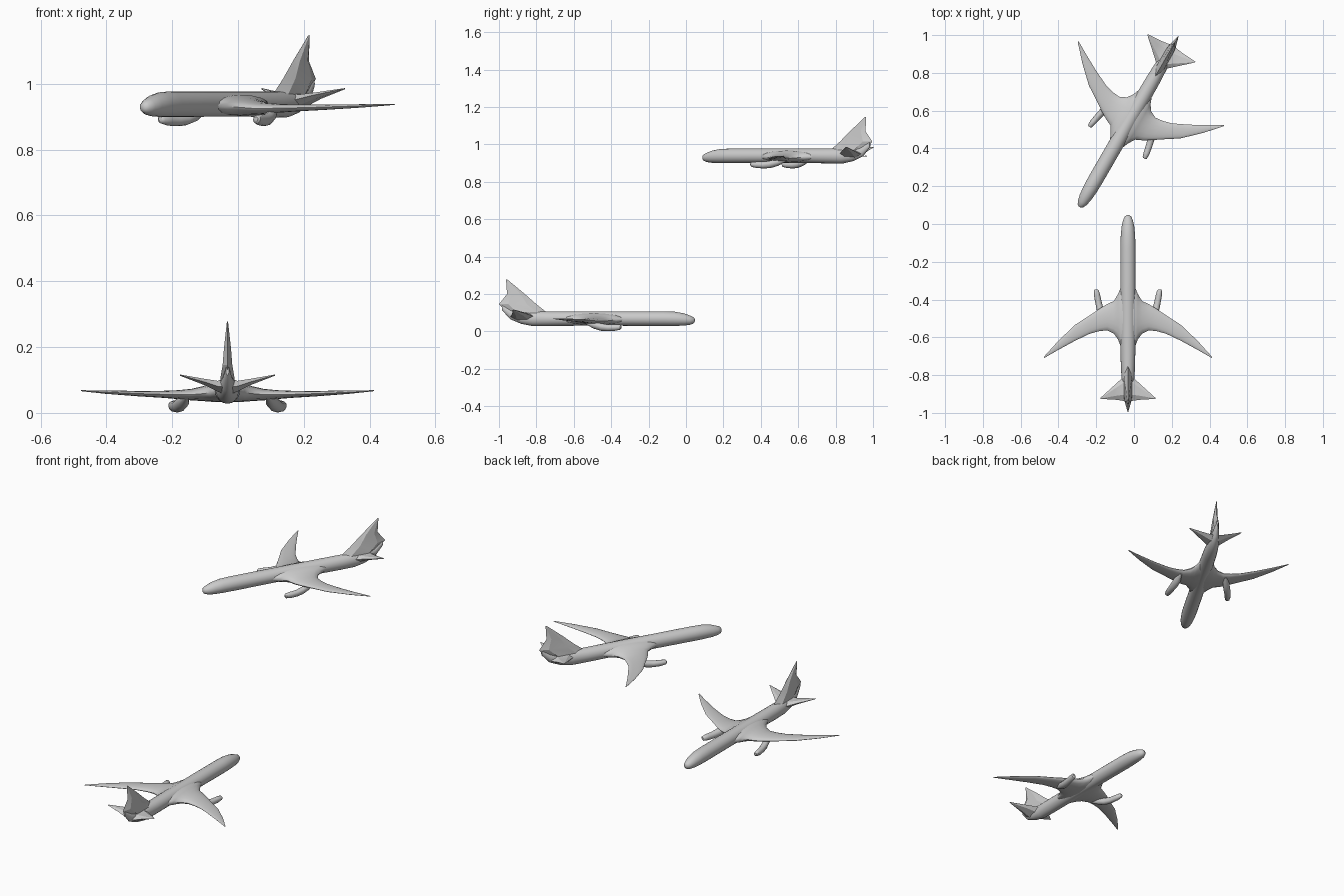
import bpy, bmesh
from math import sin, cos, pi, radians
from mathutils import Vector, Matrix


def loft(name, rings, sides, mirror=False, angle=40):
    """Skin a list of rings, each (centre, half axis u, half axis v)."""
    bm = bmesh.new()
    loops = []
    for c, u, v in rings:
        c, u, v = Vector(c), Vector(u), Vector(v)
        loops.append([bm.verts.new(c + u * cos(2 * pi * i / sides) + v * sin(2 * pi * i / sides))
                      for i in range(sides)])
    for a, b in zip(loops, loops[1:]):
        for i in range(sides):
            j = (i + 1) % sides
            bm.faces.new((a[i], a[j], b[j], b[i]))
    bm.faces.new(loops[0])
    bm.faces.new(loops[-1])
    bmesh.ops.recalc_face_normals(bm, faces=bm.faces)
    me = bpy.data.meshes.new(name)
    bm.to_mesh(me)
    bm.free()
    ob = bpy.data.objects.new(name, me)
    bpy.context.collection.objects.link(ob)
    bpy.ops.object.select_all(action='DESELECT')
    ob.select_set(True)
    bpy.context.view_layer.objects.active = ob
    bpy.ops.object.shade_smooth_by_angle(angle=radians(angle))
    if mirror:
        ob.modifiers.new("mirror", 'MIRROR')
    return ob


def span_rings(rows):
    """Wing sections: x, leading y, trailing y, bottom z, top z."""
    return [((x, (f + b) / 2, (lo + hi) / 2), (0, (f - b) / 2, 0), (0, 0, (hi - lo) / 2))
            for x, f, b, lo, hi in rows]


# Fuselage: y, half width, bottom z, top z
body = [(0.047, 0.006, 0.052, 0.066), (0.040, 0.017, 0.042, 0.076), (0.020, 0.026, 0.035, 0.085),
        (-0.010, 0.033, 0.031, 0.096), (-0.060, 0.038, 0.029, 0.105), (-0.120, 0.040, 0.029, 0.107),
        (-0.340, 0.040, 0.030, 0.107), (-0.600, 0.040, 0.030, 0.107), (-0.740, 0.038, 0.028, 0.107),
        (-0.820, 0.034, 0.028, 0.108), (-0.880, 0.028, 0.040, 0.110), (-0.940, 0.017, 0.065, 0.120),
        (-0.985, 0.005, 0.115, 0.145)]
parts = [loft("fuselage", [((0, y, (lo + hi) / 2), (w, 0, 0), (0, 0, (hi - lo) / 2))
                           for y, w, lo, hi in body], 20)]

# Swept wings with a flared root fairing
wing = [(0.000, -0.325, -0.665, 0.032, 0.100), (0.038, -0.335, -0.650, 0.033, 0.096),
        (0.052, -0.370, -0.612, 0.034, 0.089), (0.075, -0.408, -0.580, 0.036, 0.081),
        (0.110, -0.424, -0.563, 0.038, 0.073), (0.150, -0.448, -0.567, 0.042, 0.069),
        (0.200, -0.482, -0.580, 0.046, 0.067), (0.280, -0.534, -0.618, 0.051, 0.067),
        (0.370, -0.620, -0.667, 0.058, 0.068), (0.445, -0.703, -0.710, 0.066, 0.069)]
parts.append(loft("wings", span_rings(wing), 16, mirror=True))

# Engines: slanted pods fading into the wing underside (x, y, z, radius)
pod = [(0.168, -0.346, 0.023, 0.007), (0.167, -0.352, 0.022, 0.014), (0.163, -0.380, 0.020, 0.018),
       (0.155, -0.420, 0.019, 0.019), (0.146, -0.455, 0.023, 0.021), (0.135, -0.495, 0.034, 0.020),
       (0.125, -0.540, 0.048, 0.008)]
parts.append(loft("engines", [((x, y, z), (r * 0.75, 0, -r * 0.5), (r * 0.55, 0, r * 0.8))
                              for x, y, z, r in pod], 12, mirror=True))

# Tail surfaces: faceted, thick at the root
stab = [(0.000, -0.780, -0.945, 0.050, 0.105), (0.030, -0.815, -0.935, 0.062, 0.100),
        (0.070, -0.852, -0.930, 0.083, 0.105), (0.145, -0.920, -0.926, 0.113, 0.117)]
parts.append(loft("tailplane", span_rings(stab), 6, mirror=True, angle=20))

# Fin: z, leading y, trailing y, half thickness
fin = [(0.085, -0.730, -0.935, 0.026), (0.110, -0.755, -0.965, 0.024), (0.145, -0.800, -1.000, 0.017),
       (0.200, -0.862, -0.957, 0.012), (0.277, -0.955, -0.962, 0.002)]
parts.append(loft("tail_fin", [((0, (f + b) / 2, z), (0, (f - b) / 2, 0), (t, 0, 0))
                               for z, f, b, t in fin], 6, angle=20))

# Second aircraft: higher up and turned the other way
nose = Vector((0, 0.047, 0))
turn = Matrix.Rotation(radians(150), 4, 'Z')
high = Matrix.Translation(Vector((-0.287, 0.09, 0.87))) @ turn @ Matrix.Translation(-nose)
low = Matrix.Translation(Vector((-0.032, 0, 0)))
for ob in parts:
    twin = ob.copy()
    twin.name = "upper_" + ob.name
    bpy.context.collection.objects.link(twin)
    twin.matrix_world = high
    ob.name = "lower_" + ob.name
    ob.matrix_world = low
